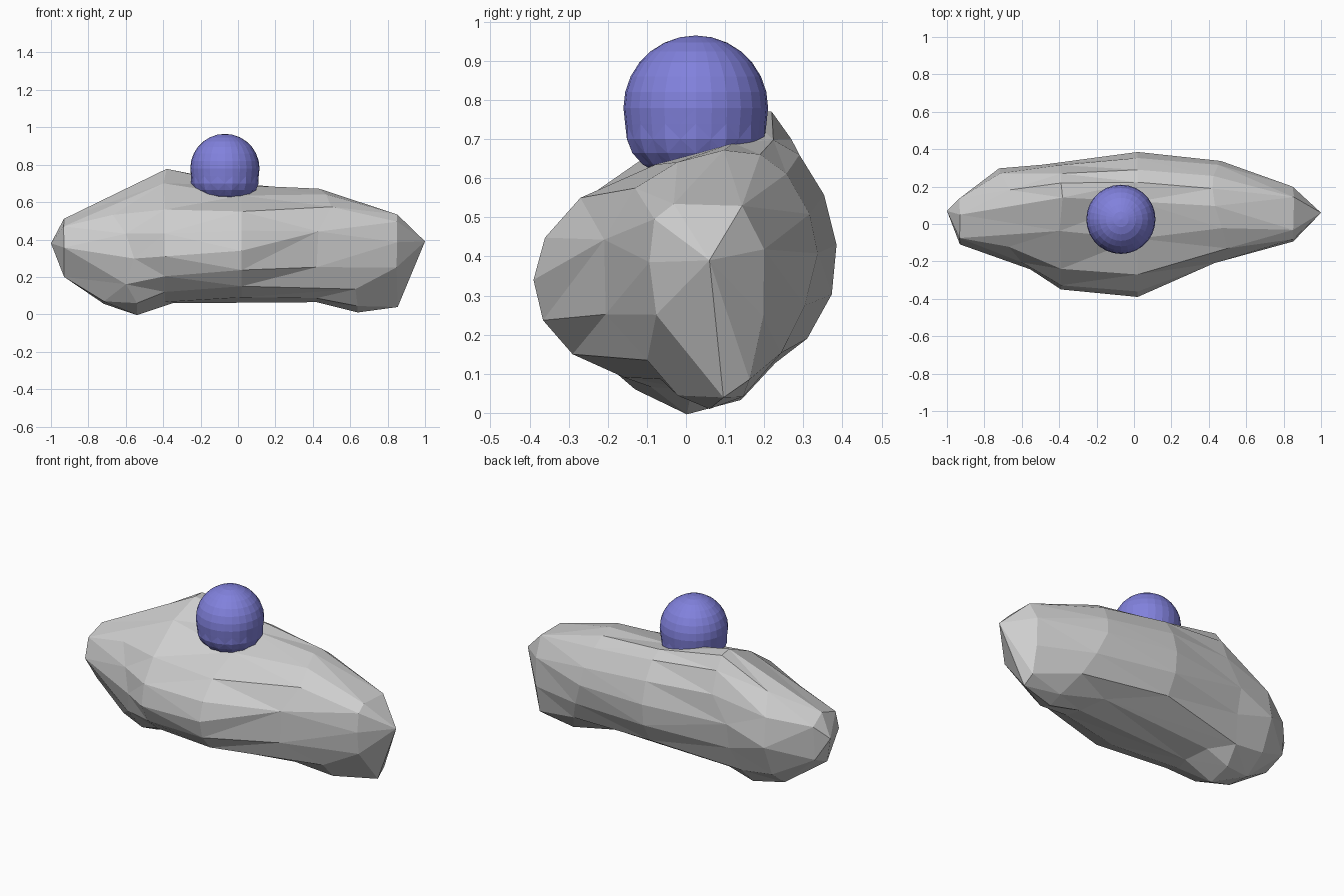
import bpy, bmesh, math
from mathutils import Vector

if "Cube" in bpy.data.objects:
    bpy.data.objects.remove(bpy.data.objects["Cube"])

def material(name, rgb):
    m = bpy.data.materials.new(name)
    m.diffuse_color = (*rgb, 1)
    m.use_nodes = True
    m.node_tree.nodes["Principled BSDF"].inputs["Base Color"].default_value = m.diffuse_color
    return m

def finish(bm, name, mat):
    bmesh.ops.recalc_face_normals(bm, faces=bm.faces)
    me = bpy.data.meshes.new(name)
    bm.to_mesh(me)
    bm.free()
    me.materials.append(mat)
    ob = bpy.data.objects.new(name, me)
    bpy.context.collection.objects.link(ob)
    return ob

def rounded(pts):
    """Insert a curved midpoint between neighbouring points of a closed ring."""
    p = [Vector(q) for q in pts]
    out = []
    for i in range(len(p)):
        a, b, c, d = (p[(i + k) % len(p)] for k in (-1, 0, 1, 2))
        out += [b, (b + c) * 0.5625 - (a + d) * 0.0625]
    return out

grey = material("stone grey", (0.62, 0.62, 0.62))
violet = material("violet blue", (0.22, 0.22, 0.72))

# Boulder: cross-sections along x, each (y, z) going top, back, bottom, front
SECTIONS = {
    -0.93: [(.03, .51), (.13, .47), (.15, .37), (.12, .25), (.04, .20), (-.05, .25), (-.11, .37), (-.07, .47)],
    -0.72: [(.08, .61), (.24, .54), (.30, .38), (.22, .15), (.05, .05), (-.09, .11), (-.18, .32), (-.11, .52)],
    -0.54: [(.11, .70), (.26, .62), (.31, .40), (.22, .11), (.05, .00), (-.13, .06), (-.25, .30), (-.17, .55)],
    -0.39: [(.13, .78), (.27, .70), (.33, .44), (.25, .16), (.03, .05), (-.20, .12), (-.35, .31), (-.24, .56)],
    0.02: [(.12, .69), (.29, .66), (.385, .43), (.31, .19), (.00, .07), (-.29, .15), (-.39, .34), (-.27, .55)],
    0.42: [(.10, .675), (.26, .61), (.345, .41), (.27, .18), (.05, .065), (-.16, .15), (-.215, .37), (-.14, .58)],
    0.64: [(.06, .61), (.21, .56), (.28, .39), (.22, .12), (.06, .01), (-.09, .12), (-.15, .34), (-.11, .55)],
    0.85: [(.03, .54), (.16, .52), (.20, .36), (.18, .14), (.10, .035), (.00, .15), (-.085, .29), (-.08, .50)],
}
bm = bmesh.new()
rings = [[bm.verts.new((x, y, z)) for y, z in rounded(pts)] for x, pts in SECTIONS.items()]
n = len(rings[0])
for a, b in zip(rings, rings[1:]):
    for i in range(n):
        j = (i + 1) % n
        bm.faces.new((a[i], a[j], b[j], b[i]))
for ring, tip in ((rings[0], (-1, .07, .38)), (rings[-1], (1, .06, .39))):
    t = bm.verts.new(tip)
    for i in range(n):
        bm.faces.new((ring[i], ring[(i + 1) % n], t))
bmesh.ops.triangulate(bm, faces=bm.faces, quad_method='SHORT_EDGE')
boulder = finish(bm, "boulder", grey)
# Irregular chiselled facets
dec = boulder.modifiers.new("facets", 'DECIMATE')
dec.ratio = 0.6

# Ball resting in the saddle, fuller and fluted towards its base
bm = bmesh.new()
bmesh.ops.create_uvsphere(bm, u_segments=28, v_segments=14, radius=0.185)
for v in bm.verts:
    low = max(0, -v.co.z - 0.04)
    k = 1 + low * (1.7 + 0.3 * math.cos(14 * math.atan2(v.co.y, v.co.x)))
    v.co.x *= k
    v.co.y *= k
bmesh.ops.triangulate(bm, faces=bm.faces)
ball = finish(bm, "ball", violet)
ball.location = (-0.07, 0.025, 0.78)
